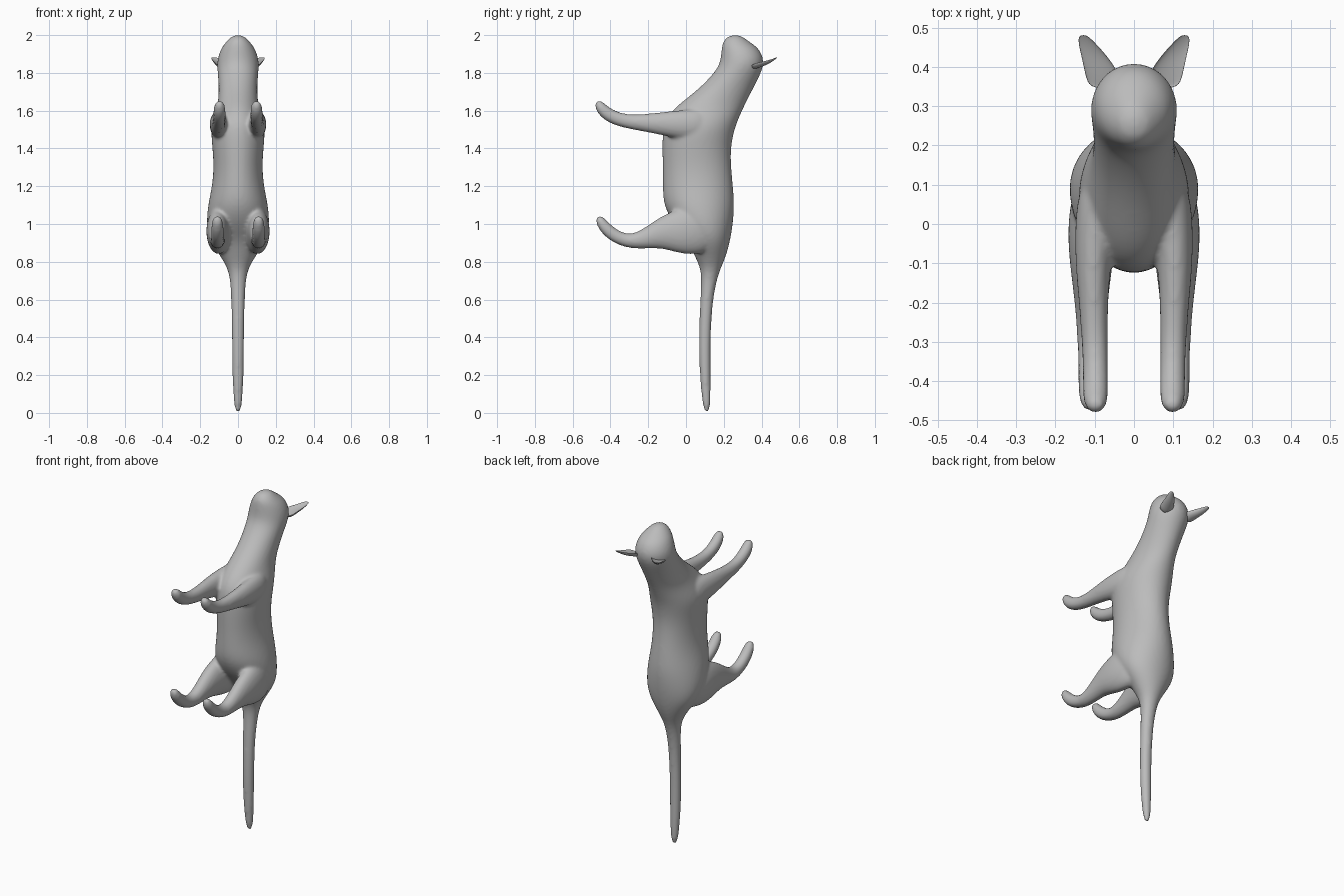
import bpy, bmesh, math
from mathutils import Vector

grey = bpy.data.materials.new("plain grey")
grey.diffuse_color = (0.5, 0.5, 0.5, 1)


def loft(bm, rows, flat=False, cup=False, n=16):
    """Skin elliptical rings (x, y, z, half_x, half_depth) along a path."""
    rings = []
    for i, (x, y, z, hx, hd) in enumerate(rows):
        a, b = rows[max(i - 1, 0)], rows[min(i + 1, len(rows) - 1)]
        t = Vector((0, b[1] - a[1], b[2] - a[2])).normalized()
        across = Vector((0, 1, 0)) if flat else Vector((0, -t.z, t.y))
        ring = []
        for k in range(n):
            ang = 2 * math.pi * k / n
            s = math.sin(ang)
            if cup and s > 0:
                s *= -0.4
            p = Vector((x + hx * math.cos(ang), y, z)) + across * hd * s
            ring.append(bm.verts.new(p))
        rings.append(ring)
    for r, q in zip(rings, rings[1:]):
        for k in range(n):
            bm.faces.new((r[k], r[(k + 1) % n], q[(k + 1) % n], q[k]))
    bm.faces.new(rings[0])
    bm.faces.new(rings[-1])


def finish(bm, name):
    bmesh.ops.recalc_face_normals(bm, faces=bm.faces)
    me = bpy.data.meshes.new(name)
    bm.to_mesh(me)
    bm.free()
    me.materials.append(grey)
    for p in me.polygons:
        p.use_smooth = True
    ob = bpy.data.objects.new(name, me)
    bpy.context.collection.objects.link(ob)
    ob.modifiers.new("round", 'SUBSURF').levels = 2
    ob.modifiers["round"].render_levels = 2
    return ob


# Head, neck, trunk and tail: height, belly edge, back edge, half width
outline = [
    (2.0, .235, .285, .02), (1.985, .21, .31, .045), (1.96, .192, .345, .068),
    (1.93, .187, .388, .092), (1.88, .182, .412, .11), (1.84, .172, .412, .113),
    (1.80, .145, .40, .11), (1.74, .09, .37, .105), (1.68, .02, .34, .105),
    (1.62, -.06, .31, .112), (1.56, -.11, .284, .133), (1.5, -.128, .26, .148),
    (1.4, -.13, .24, .138), (1.3, -.127, .243, .131), (1.2, -.127, .253, .14),
    (1.1, -.125, .261, .163), (1.0, -.07, .252, .172), (.92, 0, .238, .155),
    (.85, .035, .22, .11), (.79, .065, .197, .07), (.73, .083, .17, .044),
    (.6, .074, .142, .036), (.4, .067, .13, .033), (.2, .071, .131, .031),
    (.06, .085, .131, .024), (.02, .094, .126, .016), (.005, .1, .12, .01)]
body = bmesh.new()
loft(body, [(0, (f + b) / 2, z, w, (b - f) / 2) for z, f, b, w in outline], flat=True)

# Front and hind legs: y, z, x, half width, half depth
front_leg = [
    (.12, 1.52, .085, .05, .09), (.02, 1.525, .097, .055, .085),
    (-.1, 1.53, .105, .046, .067), (-.2, 1.535, .103, .038, .05),
    (-.3, 1.54, .1, .034, .038), (-.38, 1.56, .098, .033, .037),
    (-.435, 1.595, .098, .034, .036), (-.46, 1.63, .098, .029, .027),
    (-.468, 1.652, .098, .016, .014)]
hind_leg = [
    (.14, .985, .08, .06, .12), (.04, .965, .1, .068, .135),
    (-.05, .96, .108, .062, .118), (-.13, .95, .109, .052, .085),
    (-.2, .927, .109, .043, .058), (-.29, .903, .109, .036, .038),
    (-.37, .93, .109, .034, .036), (-.425, .975, .109, .035, .035),
    (-.455, 1.018, .109, .029, .027), (-.466, 1.042, .109, .016, .014)]
for side in (-1, 1):
    for leg in (front_leg, hind_leg):
        loft(body, [(side * x, y, z, w, d) for y, z, x, w, d in leg])

# Blend trunk, tail and legs into one skin
ob = finish(body, "body")
blend = ob.modifiers.new("blend", 'REMESH')
blend.mode = 'VOXEL'
blend.voxel_size = 0.009
blend.use_smooth_shade = True
soft = ob.modifiers.new("soften", 'SMOOTH')
soft.factor = 0.5
soft.iterations = 8

# Cupped ears
ear = [
    (.07, .34, 1.845, .045, .032), (.082, .385, 1.858, .044, .03),
    (.1, .425, 1.866, .034, .024), (.117, .455, 1.874, .024, .014),
    (.127, .474, 1.881, .015, .007), (.129, .48, 1.884, .008, .004)]
for side, name in ((-1, "left_ear"), (1, "right_ear")):
    bm = bmesh.new()
    loft(bm, [(side * x, y, z, w, d) for x, y, z, w, d in ear], cup=True)
    finish(bm, name)
